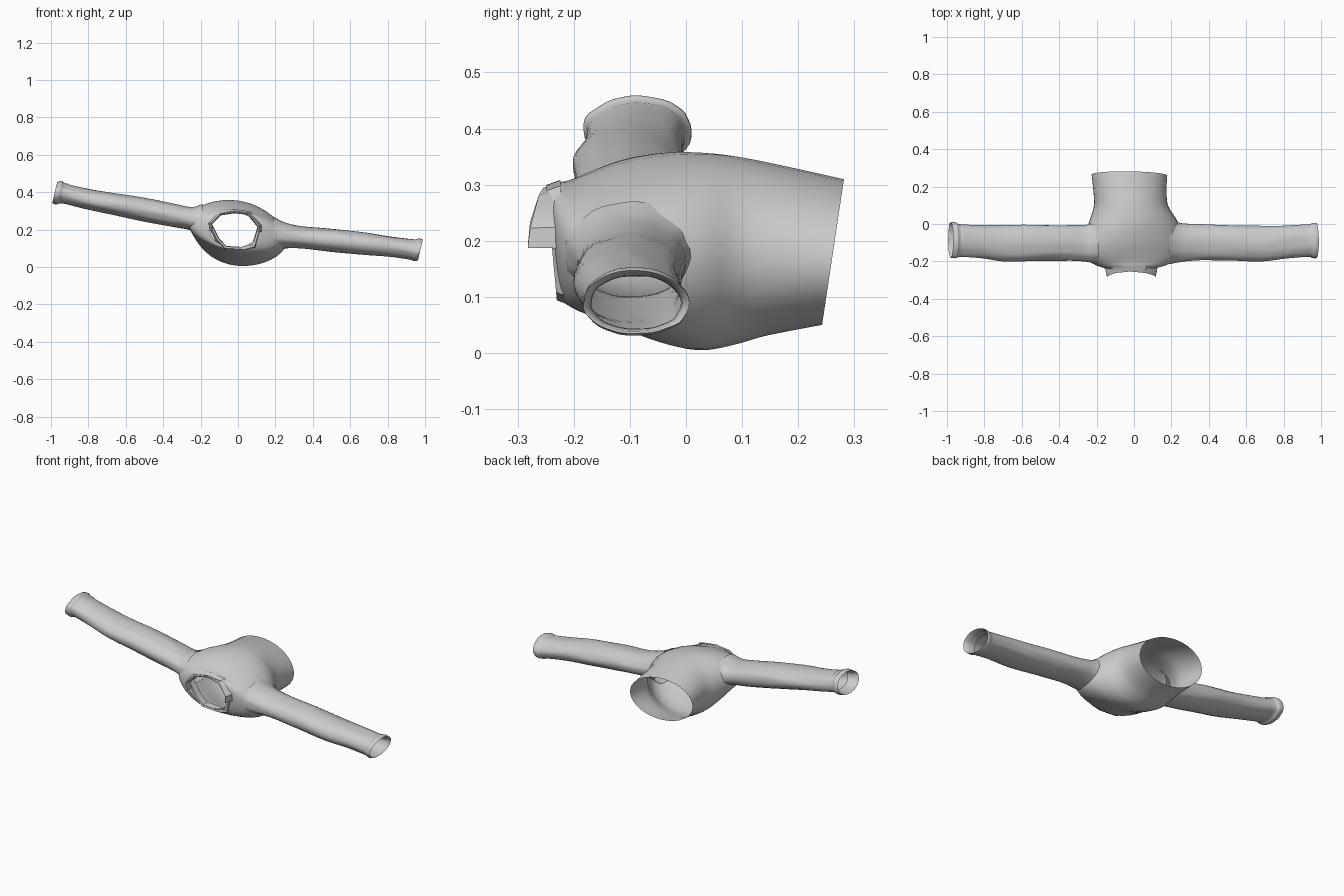
import bpy, bmesh, math, random
from mathutils import noise, Vector

random.seed(3)
N = 40  # points around each ring


def catmull(keys, steps):
    """Smoothly interpolate rows of numbers."""
    out = []
    for i in range(len(keys) - 1):
        p0, p1 = keys[max(i - 1, 0)], keys[i]
        p2, p3 = keys[i + 1], keys[min(i + 2, len(keys) - 1)]
        for s in range(steps):
            t = s / steps
            out.append([0.5 * (2*b + (c - a)*t + (2*a - 5*b + 4*c - d)*t*t
                               + (3*b - a - 3*c + d)*t**3)
                        for a, b, c, d in zip(p0, p1, p2, p3)])
    out.append(list(keys[-1]))
    return out


def loft(name, rings, closed=True):
    bm = bmesh.new()
    rows = [[bm.verts.new(p) for p in r] for r in rings]
    n = len(rings[0])
    for a, b in zip(rows, rows[1:]):
        for i in range(n if closed else n - 1):
            j = (i + 1) % n
            bm.faces.new((a[i], a[j], b[j], b[i]))
    bmesh.ops.recalc_face_normals(bm, faces=bm.faces)
    me = bpy.data.meshes.new(name)
    bm.to_mesh(me)
    bm.free()
    ob = bpy.data.objects.new(name, me)
    bpy.context.collection.objects.link(ob)
    bpy.context.view_layer.objects.active = ob
    ob.select_set(True)
    bpy.ops.object.shade_smooth_by_angle(angle=math.radians(40))
    ob.select_set(False)
    return ob


# Torso: y, centre x, centre z, half width, half height, tilt, y lean with z
torso_keys = [
    (0.262, -0.025, 0.180, 0.203, 0.128, 0.15, 0.15),
    (0.15, -0.020, 0.184, 0.196, 0.152, 0.17, 0.05),
    (0.09, -0.015, 0.183, 0.202, 0.166, 0.20, 0.0),
    (0.03, -0.005, 0.181, 0.232, 0.172, 0.24, 0.0),
    (-0.03, 0.0, 0.186, 0.258, 0.164, 0.26, 0.0),
    (-0.10, 0.0, 0.193, 0.270, 0.145, 0.24, 0.0),
    (-0.16, -0.005, 0.195, 0.262, 0.125, 0.20, 0.0),
    (-0.20, -0.010, 0.195, 0.230, 0.112, 0.15, 0.0),
    (-0.225, -0.017, 0.197, 0.175, 0.105, 0.08, -0.05),
    (-0.235, -0.020, 0.197, 0.130, 0.092, 0.04, -0.10),
]


def torso_ring(k):
    y, cx, cz, rx, rz, tilt, lean = k
    pts = []
    for i in range(N):
        a = math.tau * i / N
        u, v = rx * math.cos(a), rz * math.sin(a)
        x = cx + u * math.cos(tilt) + v * math.sin(tilt)
        z = cz + v * math.cos(tilt) - u * math.sin(tilt)
        pts.append((x, y + lean * (z - cz), z))
    return pts


loft("shirt_body", [torso_ring(k) for k in catmull(torso_keys, 4)])

# Sleeves: x, centre y, centre z, half depth, half height
right_keys = [
    (0.19, -0.095, 0.178, 0.120, 0.092), (0.25, -0.100, 0.168, 0.103, 0.070),
    (0.35, -0.097, 0.157, 0.095, 0.058), (0.50, -0.101, 0.143, 0.094, 0.060),
    (0.68, -0.106, 0.123, 0.095, 0.059), (0.82, -0.096, 0.108, 0.088, 0.054),
    (0.93, -0.090, 0.093, 0.086, 0.055), (0.955, -0.090, 0.091, 0.093, 0.061),
    (0.975, -0.090, 0.090, 0.094, 0.056)]
left_keys = [
    (-0.19, -0.095, 0.245, 0.120, 0.090), (-0.25, -0.104, 0.257, 0.100, 0.062),
    (-0.35, -0.101, 0.276, 0.094, 0.062), (-0.50, -0.100, 0.306, 0.096, 0.062),
    (-0.68, -0.104, 0.340, 0.096, 0.056), (-0.82, -0.094, 0.366, 0.088, 0.053),
    (-0.93, -0.088, 0.392, 0.088, 0.052), (-0.955, -0.086, 0.396, 0.096, 0.062),
    (-0.98, -0.085, 0.398, 0.095, 0.056)]


def sleeve_ring(k, slant, wrinkle=0.05):
    x, cy, cz, ry, rz = k
    pts = []
    for i in range(N):
        a = math.tau * i / N
        c, s = math.cos(a), math.sin(a)
        r = 1 + wrinkle * noise.noise(Vector((x * 5, c * 2.5, s * 2.5)))
        dz = r * rz * math.copysign(abs(s) ** 0.9, s)
        pts.append((x + slant * dz, cy + r * ry * c, cz + dz))
    return pts


for name, keys, side in (("right_sleeve", right_keys, 1), ("left_sleeve", left_keys, -1)):
    rows = catmull(keys, 4)
    rings = [sleeve_ring(k, 0.3 * max(0, abs(k[0]) - 0.2)) for k in rows]
    # Cuff edge turned back into the sleeve
    x, cy, cz, ry, rz = keys[-1]
    for back, f in ((0.006, 0.93), (0.03, 0.86), (0.06, 0.84)):
        rings.append(sleeve_ring((x - side * back, cy, cz, ry * f, rz * f), 0.23))
    loft(name, rings)

# Neck opening: low faceted rim
neck = [(0.11, 0.215), (0.055, 0.283), (-0.02, 0.292), (-0.095, 0.280),
        (-0.145, 0.230), (-0.105, 0.150), (-0.065, 0.108), (0.03, 0.102), (0.08, 0.115)]


def scaled(p, f):
    return -0.018 + (p[0] + 0.018) * f, 0.2 + (p[1] - 0.2) * f


def neck_ring(f, y):
    return [(scaled(p, f)[0], y - 0.1 * (p[1] - 0.2), scaled(p, f)[1]) for p in neck]


loft("neck_rim", [neck_ring(1.18, -0.215), neck_ring(1.08, -0.240), neck_ring(0.98, -0.238),
                  neck_ring(0.95, -0.20)])

# Collar: band over the back of the neck ending in two forward points
collar_path = [(0.112, 0.188), (0.112, 0.222), (0.06, 0.280), (-0.02, 0.292),
               (-0.095, 0.280), (-0.142, 0.232), (-0.138, 0.192)]
tip_y = [-0.282, -0.278, -0.262, -0.254, -0.262, -0.278, -0.282]


def collar_row(f, blend):
    return [(scaled(p, f)[0], -0.222 + (y + 0.222) * blend, scaled(p, f)[1])
            for p, y in zip(collar_path, tip_y)]


loft("collar", [collar_row(1.12, 0.0), collar_row(1.08, 0.5), collar_row(1.03, 1.0),
                collar_row(0.97, 0.9), collar_row(0.97, 0.0)], closed=False)
